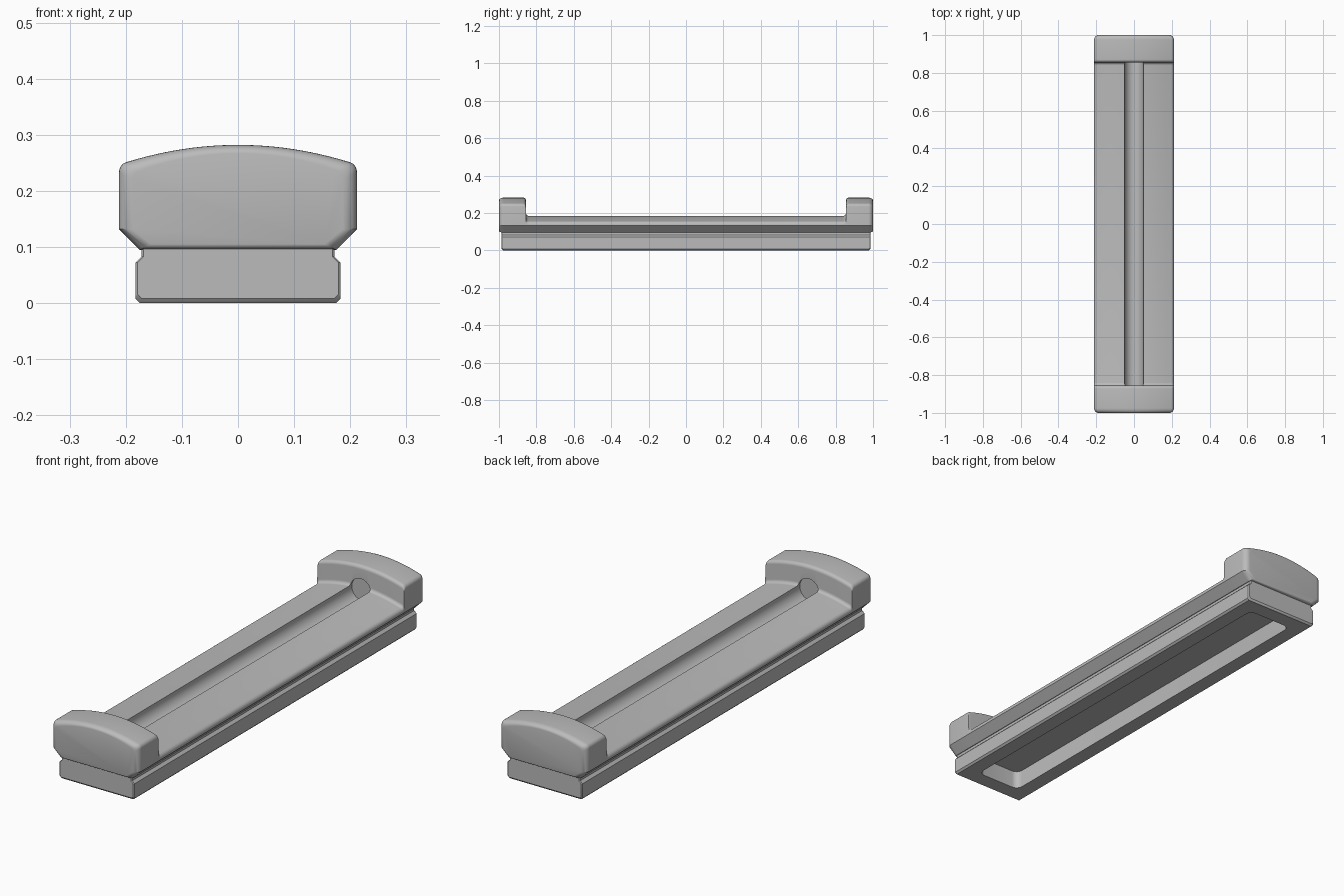
import bpy, bmesh, math
from mathutils import Matrix

if "Cube" in bpy.data.objects:
    bpy.data.objects.remove(bpy.data.objects["Cube"], do_unlink=True)

grey = bpy.data.materials.new("plain grey")
grey.use_nodes = True
grey.diffuse_color = (0.5, 0.5, 0.5, 1)
grey.node_tree.nodes["Principled BSDF"].inputs["Base Color"].default_value = (0.5, 0.5, 0.5, 1)


def make_object(name, bm):
    bmesh.ops.recalc_face_normals(bm, faces=bm.faces)
    mesh = bpy.data.meshes.new(name)
    bm.to_mesh(mesh)
    bm.free()
    mesh.materials.append(grey)
    obj = bpy.data.objects.new(name, mesh)
    bpy.context.collection.objects.link(obj)
    return obj


def loft(name, stations):
    """Skin closed x-z sections placed along y; each section is a half profile, mirrored."""
    bm = bmesh.new()
    rings = []
    for y, half in stations:
        ring = half + [(-x, z) for x, z in reversed(half) if x > 1e-6]
        rings.append([bm.verts.new((x, y, z)) for x, z in ring])
    n = len(rings[0])
    for a, b in zip(rings, rings[1:]):
        for i in range(n):
            j = (i + 1) % n
            bm.faces.new((a[i], a[j], b[j], b[i]))
    bm.faces.new(rings[0])
    bm.faces.new(rings[-1])
    return make_object(name, bm)


def cut_and_shade(obj, cutter):
    cutter.hide_render = True
    mod = obj.modifiers.new("cut", 'BOOLEAN')
    mod.operation, mod.solver, mod.object = 'DIFFERENCE', 'EXACT', cutter
    bpy.ops.object.select_all(action='DESELECT')
    bpy.context.view_layer.objects.active = obj
    obj.select_set(True)
    bpy.ops.object.modifier_apply(modifier="cut")
    bpy.data.objects.remove(cutter, do_unlink=True)
    bpy.ops.object.shade_smooth_by_angle(angle=math.radians(30))


def mirrored(half):
    """Complete a station list that runs from the +y end to the middle."""
    return half + [(-y, s) for y, s in reversed(half)]


STEPS = 6
QUARTER = [math.pi / 2 * i / STEPS for i in range(STEPS + 1)]


# Upper section: flared sides, rounded shoulder, arched top
def upper_profile(drop, inset=0.0, lift=0.0):
    r = 0.018
    pts = [(0.175, 0.095 + lift), (0.212, 0.132)]
    pts += [(0.212 - r + r * math.cos(t), 0.234 - drop + r * math.sin(t))
            for t in QUARTER[:-1]]
    for i in range(13):
        x = 0.194 * (1 - i / 12)
        pts.append((x, 0.282 - drop - 0.78 * x * x))
    scale = 1 - inset / 0.212
    return [(x * scale, z) for x, z in pts]


DECK_DROP = 0.096
upper = []
for t in QUARTER:    # rounded outer end
    k = 1 - math.sin(t)
    upper.append((1 - 0.025 * (1 - math.cos(t)),
                  upper_profile(0.015 * k, 0.025 * k, 0.01 * k)))
for t in QUARTER:    # rounded inner edge of the end block
    upper.append((0.871 - 0.015 * math.sin(t), upper_profile(0.015 * (1 - math.cos(t)))))
for t in QUARTER:    # fillet down to the deck
    upper.append((0.855 - 0.015 * (1 - math.cos(t)),
                  upper_profile(DECK_DROP - 0.015 * (1 - math.sin(t)))))
top_section = loft("deck_with_end_stops", mirrored(upper))

# Round channel along the deck
bm = bmesh.new()
bmesh.ops.create_cone(bm, cap_ends=True, segments=48, radius1=0.05, radius2=0.05, depth=1.73,
                      matrix=Matrix.Translation((0, 0, 0.176)) @ Matrix.Rotation(math.pi / 2, 4, 'X'))
cut_and_shade(top_section, make_object("channel_cutter", bm))


# Lower base: chamfered foot and a narrow neck along the sides
def base_profile(inset, foot):
    pts = [(0.175, foot), (0.183, 0.008 + foot), (0.183, 0.072), (0.172, 0.083), (0.172, 0.1)]
    return [(x - inset, z) for x, z in pts]


base = loft("base", mirrored([(0.987, base_profile(0.004, 0.008)),
                              (0.983, base_profile(0, 0.004)),
                              (0.979, base_profile(0, 0))]))

# Pocket in the underside with rounded corners
bm = bmesh.new()
bmesh.ops.create_cube(bm, size=1, matrix=Matrix.Diagonal((0.216, 1.82, 0.16, 1)))
upright = [e for e in bm.edges if abs(e.verts[0].co.z - e.verts[1].co.z) > 0.1]
bmesh.ops.bevel(bm, geom=upright, offset=0.03, segments=6, profile=0.5, affect='EDGES')
cut_and_shade(base, make_object("pocket_cutter", bm))
